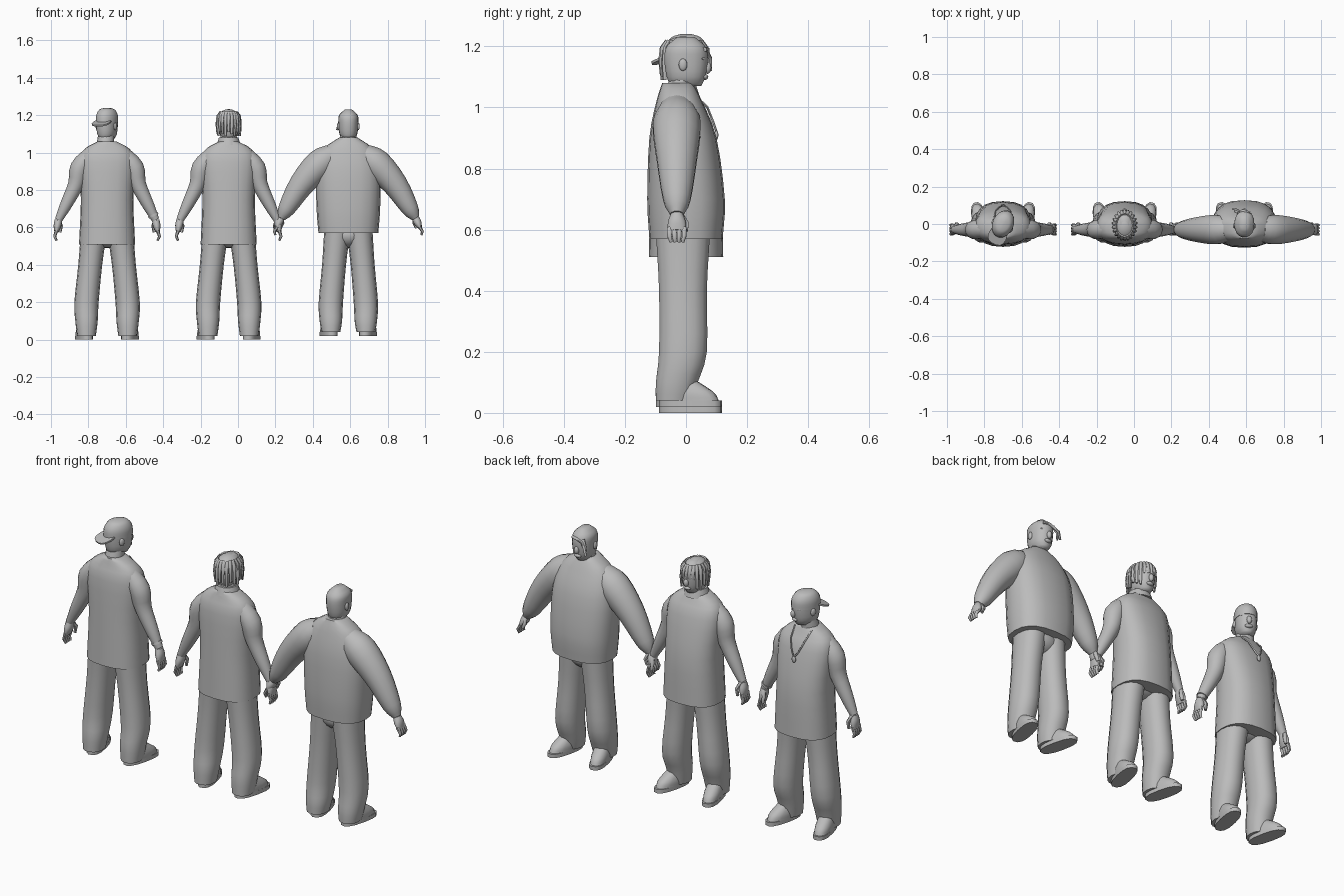
import bpy
import bmesh
import math
from mathutils import Matrix, Vector

if "Cube" in bpy.data.objects:
    bpy.data.objects.remove(bpy.data.objects["Cube"])

grey = bpy.data.materials.new("plain grey")
grey.use_nodes = True
grey.diffuse_color = (.5, .5, .5, 1)
grey.node_tree.nodes["Principled BSDF"].inputs["Base Color"].default_value = grey.diffuse_color


def finish(name, bm, place):
    """Turn the bmesh into a smooth object standing at its place."""
    bmesh.ops.transform(bm, matrix=place, verts=bm.verts)
    bmesh.ops.recalc_face_normals(bm, faces=bm.faces)
    mesh = bpy.data.meshes.new(name)
    bm.to_mesh(mesh)
    bm.free()
    mesh.materials.append(grey)
    part = bpy.data.objects.new(name, mesh)
    bpy.context.collection.objects.link(part)
    bpy.ops.object.select_all(action='DESELECT')
    part.select_set(True)
    bpy.context.view_layer.objects.active = part
    bpy.ops.object.shade_smooth_by_angle(angle=math.radians(60))


def ball(name, centre, radii, place):
    bm = bmesh.new()
    bmesh.ops.create_uvsphere(bm, u_segments=16, v_segments=10, radius=1)
    finish(name, bm, place @ Matrix.Translation(centre) @ Matrix.Diagonal((*radii, 1)))


def flow(keys, steps=3):
    """Fill in rings along a smooth curve through the key rings."""
    keys = [Vector(key) for key in keys]
    keys = [keys[0] * 2 - keys[1], *keys, keys[-1] * 2 - keys[-2]]
    rings = []
    for before, start, end, after in zip(keys, keys[1:], keys[2:], keys[3:]):
        for step in range(steps):
            t = step / steps
            rest = 1 - t
            ring = start + (end - start) * (t * t * (3 - 2 * t))
            ring += (end - before) * (t * rest * rest / 2)
            ring -= (after - start) * (t * t * rest / 2)
            rings.append(ring)
    return rings + [keys[-2]]


def loft(name, rings, place, sides=14, square=1.0, tilt=False):
    """Skin rings of x, y, z, width, depth; tilt turns each ring square to the path."""
    bm = bmesh.new()
    centres = [Vector(ring[:3]) for ring in rings]
    last = len(rings) - 1
    loops = []
    for i, ring in enumerate(rings):
        across, deep = Vector((1, 0, 0)), Vector((0, 1, 0))
        if tilt:
            along = (centres[min(i + 1, last)] - centres[max(i - 1, 0)]).normalized()
            across = deep.cross(along).normalized()
            deep = along.cross(across)
        loop = []
        for k in range(sides):
            angle = math.tau * k / sides
            c, s = (math.copysign(abs(f) ** square, f) for f in (math.cos(angle), math.sin(angle)))
            loop.append(bm.verts.new(centres[i] + across * c * ring[3] + deep * s * ring[4]))
        loops.append(loop)
    for lower, upper in zip(loops, loops[1:]):
        for k in range(sides):
            bm.faces.new((lower[k], lower[k - 1], upper[k - 1], upper[k]))
    bm.faces.new(loops[0])
    bm.faces.new(loops[-1])
    finish(name, bm, place)


def stack(rows, lean=0.0):
    """Level rings of height, width, depth, leaning back above the chest."""
    return flow([(0, -lean * max(0, height - .8), height, width, depth) for height, width, depth in rows])


def tube(name, points, thick, thin, place, sides=6):
    """Round tube along points, tapering from thick to thin."""
    last = len(points) - 1
    radii = [thick + (thin - thick) * i / last for i in range(last + 1)]
    rings = [(*point, radius, radius) for point, radius in zip(points, radii)]
    loft(name, rings, place, sides, tilt=True)


def hand(tag, wrist, tip, place):
    """Flat palm, four fingers and a thumb between the wrist and the fingertips."""
    wrist, tip = Vector(wrist), Vector(tip)

    def spot(share, side=0, depth=0):
        return wrist.lerp(tip, share) + Vector((side, depth, 0))

    palm = [(0, .02, .02), (.3, .02, .03), (.6, .01, .03)]
    loft(tag + "_palm", flow([(*spot(share), width, depth) for share, width, depth in palm]), place, tilt=True)
    for finger in range(4):
        depth = (finger - 1.5) * .016
        path = [spot(.5, 0, depth), spot(.8, .004, depth), spot(1, -.01, depth * .8)]
        tube(tag + "_finger", path, .01, .006, place)
    thumb = [spot(0, 0, .01), spot(.3, -.02, .03), spot(.6, -.02, .03)]
    tube(tag + "_thumb", thumb, .012, .008, place)


def head(tag, place):
    tube(tag + "_neck", [(0, -.03, 1), (0, -.02, 1.05), (0, -.01, 1.1)], .052, .042, place, 14)
    skull = stack([(1.07, .03, .05), (1.1, .048, .064), (1.16, .053, .072), (1.2, .05, .064), (1.23, .02, .03)])
    loft(tag + "_skull", skull, place, 18, .9)
    ball(tag + "_nose", (0, .07, 1.13), (.013, .013, .02), place)
    ball(tag + "_lips", (0, .06, 1.1), (.02, .013, .01), place)
    ball(tag + "_brow", (0, .05, 1.16), (.04, .02, .01), place)
    for side in (-1, 1):
        ball(tag + "_ear", (side * .053, -.01, 1.14), (.008, .014, .02), place)


def legs(tag, place, spread, lift):
    """Baggy trousers pooling over shoes whose toes turn outward."""
    keys = [(.07, -.01, .58, .07, .09), (.09, -.01, .4, .064, .08), (.11, -.01, .2, .065, .08),
            (.11, -.03, .1, .06, .07), (.11, -.04, .02 + lift, .05, .06)]
    shoe = [(0, .01, .02, .04, .1), (0, 0, .05, .04, .09), (0, -.03, .1, .03, .04)]
    for side in (-1, 1):
        leg = [(side * spread * x, *rest) for x, *rest in keys]
        loft(tag + "_trouser_leg", flow(leg), place, square=.9)
        foot = place @ Matrix.Translation((side * spread * .12, 0, lift))
        foot = foot @ Matrix.Rotation(math.radians(-side * 13), 4, 'Z')
        loft(tag + "_shoe", flow(shoe), foot, square=.85)
        loft(tag + "_sole", [(0, .015, z, .04, .105) for z in (0, .02)], foot, square=.8)
    ball(tag + "_trouser_seat", (0, -.01, .56), (.13 * spread, .085, .07), place)


def person(tag, place, shirt, arm, fingertip, spread=1.0, lift=0.0):
    """Shirt, arms, hands and legs; the arm is drawn once and mirrored."""
    loft(tag + "_shirt", stack(shirt, lean=.1), place, 20, .8)
    for side in (-1, 1):
        mirrored = place @ Matrix.Diagonal((side, 1, 1, 1))
        rings = [(x, -.03, z, radius, radius) for x, z, radius in arm]
        loft(tag + "_arm", flow(rings), mirrored, tilt=True)
        hand(tag, rings[-1][:3], fingertip, mirrored)
    legs(tag, place, spread, lift)


slim_shirt = [(.51, .15, .122), (.75, .14, .115), (.95, .15, .09), (1.02, .12, .065), (1.06, .05, .05)]
slim_arm = [(.08, 1, .04), (.145, .92, .052), (.167, .83, .042), (.22, .72, .032), (.26, .64, .02)]
slim_tip = (.28, -.03, .53)
heavy_shirt = [(.57, .16, .12), (.7, .17, .127), (.9, .17, .11), (1.02, .13, .075), (1.08, .05, .05)]
heavy_arm = [(.08, .99, .06), (.15, .94, .08), (.25, .83, .067), (.33, .7, .046), (.36, .65, .022)]

# Man in a backwards cap with a chain and bracelet
capped = Matrix.Translation((-.7, 0, 0))
person("capped_man", capped, slim_shirt, slim_arm, slim_tip)
turned = capped @ Matrix.Rotation(math.radians(-25), 4, 'Z')
head("capped_man", turned)
loft("cap_crown", stack([(1.16, .056, .076), (1.2, .055, .072), (1.23, .04, .05), (1.24, .01, .02)]), turned, 18)
peak = turned @ Matrix.Translation((0, -.07, 1.16)) @ Matrix.Rotation(math.radians(20), 4, 'X')
loft("cap_peak", [(0, 0, z, .05, .05) for z in (-.004, .004)], peak, square=.8)
for side in (-1, 1):
    chain = [(side * .05, .02, 1.05), (side * .04, .07, 1), (side * .02, .09, .95), (0, .1, .92)]
    tube("neck_chain", chain, .004, .004, capped)
ball("chain_pendant", (0, .1, .91), (.012, .006, .016), capped)
tube("bracelet", [(.245, -.03, .67), (.25, -.03, .66)], .028, .028, capped, 12)

# Man with hanging locks and a collar
locked = Matrix.Translation((-.05, 0, 0))
person("locked_man", locked, slim_shirt, slim_arm, slim_tip)
head("locked_man", locked)
tube("shirt_collar", [(0, -.02, 1.04), (0, -.02, 1.08)], .065, .052, locked, 14)
ball("hair_cap", (0, -.01, 1.18), (.058, .073, .053), locked)
lock_count = 22
for k in range(lock_count):
    angle = math.tau * k / lock_count
    across, forward = math.sin(angle), math.cos(angle)
    low = 1.15 if forward > .8 else 1.09 + k % 3 * .01

    def hang(reach, height):
        return across * reach, forward * (reach + .015) - .006, height

    path = [hang(.04, 1.215), hang(.057, 1.195), hang(.063, (low + 1.2) / 2), hang(.06, low)]
    tube("hair_lock", path, .011, .006, locked)

# Heavy man with a braid across the forehead
heavy = Matrix.Translation((.59, 0, 0))
person("heavy_man", heavy, heavy_shirt, heavy_arm, (.4, -.03, .56), spread=.85, lift=.02)
head("heavy_man", heavy)
braid = [(.03, .06, 1.19), (0, .07, 1.19), (-.03, .07, 1.18), (-.05, .08, 1.16), (-.06, .08, 1.12)]
tube("forehead_braid", braid, .008, .006, heavy)
tube("side_braid", [(-.03, .06, 1.19), (-.05, .07, 1.16), (-.05, .07, 1.12)], .009, .005, heavy)
